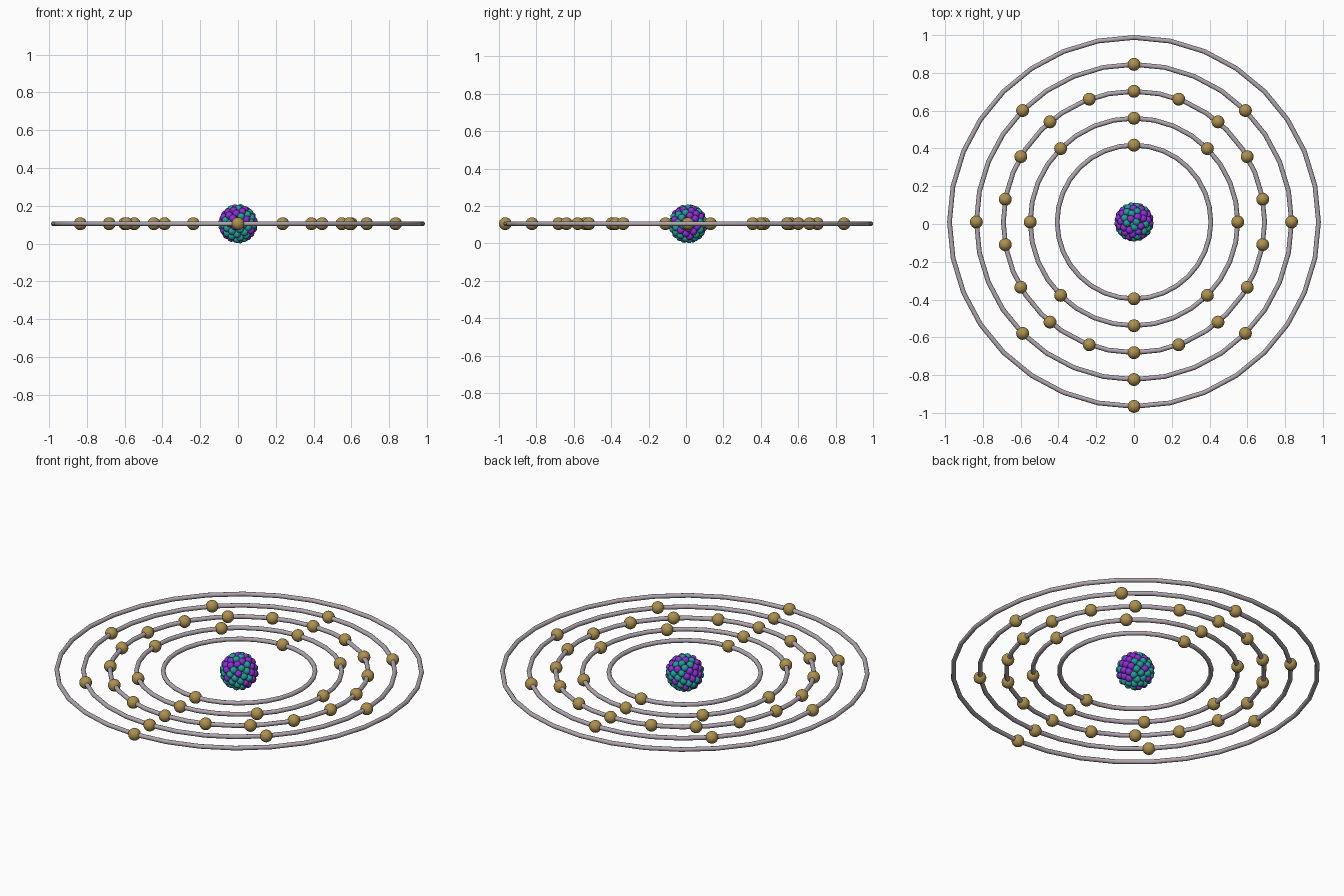
import bpy, bmesh, math, random
from mathutils import Vector, Matrix

if "Cube" in bpy.data.objects:
    bpy.data.objects.remove(bpy.data.objects["Cube"])

random.seed(37)
CENTRE = Vector((0, 0.0107, 0.105))
TUBE, ELECTRON, NUCLEON = 0.0125, 0.034, 0.02


def material(name, rgb):
    m = bpy.data.materials.new(name)
    m.diffuse_color = (*rgb, 1)
    m.use_nodes = True
    m.node_tree.nodes["Principled BSDF"].inputs["Base Color"].default_value = m.diffuse_color
    return m


RING = material("ring_grey", (0.43, 0.38, 0.42))
GOLD = material("electron_gold", (0.42, 0.28, 0.08))
PURPLE = material("proton_purple", (0.25, 0.03, 0.65))
TEAL = material("neutron_teal", (0.02, 0.33, 0.33))


def balls(name, points, radius, mat, u, v):
    """One smooth object made of equal spheres at the given points."""
    bm = bmesh.new()
    for p in points:
        bmesh.ops.create_uvsphere(bm, u_segments=u, v_segments=v, radius=radius,
                                  matrix=Matrix.Translation(p))
    for f in bm.faces:
        f.smooth = True
    me = bpy.data.meshes.new(name)
    bm.to_mesh(me)
    bm.free()
    me.materials.append(mat)
    ob = bpy.data.objects.new(name, me)
    ob.location = CENTRE
    bpy.context.collection.objects.link(ob)


# Shells: flat orbit rings with evenly spaced electrons
shells = [(2, 90), (8, 90), (18, 90), (8, 90), (1, -90)]
for i, (count, start) in enumerate(shells):
    r = 0.4068 + 0.1425 * i
    bpy.ops.mesh.primitive_torus_add(major_radius=r, minor_radius=TUBE,
                                     major_segments=32, minor_segments=12,
                                     location=CENTRE)
    ring = bpy.context.object
    ring.name = f"orbit_ring_{i + 1}"
    ring.data.materials.append(RING)
    bpy.ops.object.shade_smooth_by_angle(angle=math.radians(40))
    angles = [math.radians(start + 360 * k / count) for k in range(count)]
    balls(f"electrons_{i + 1}",
          [Vector((r * math.cos(a), r * math.sin(a), 0)) for a in angles],
          ELECTRON, GOLD, 24, 14)

# Nucleus: tight ball of mixed protons and neutrons
N, PROTONS, R = 85, 37, 0.085
points = []
for k in range(N):
    z = 1 - (2 * k + 1) / N
    a = k * math.pi * (3 - math.sqrt(5))
    s = math.sqrt(1 - z * z)
    points.append(Vector((s * math.cos(a), s * math.sin(a), z)) * R)
random.shuffle(points)
balls("protons", points[:PROTONS], NUCLEON, PURPLE, 16, 10)
balls("neutrons", points[PROTONS:], NUCLEON, TEAL, 16, 10)
